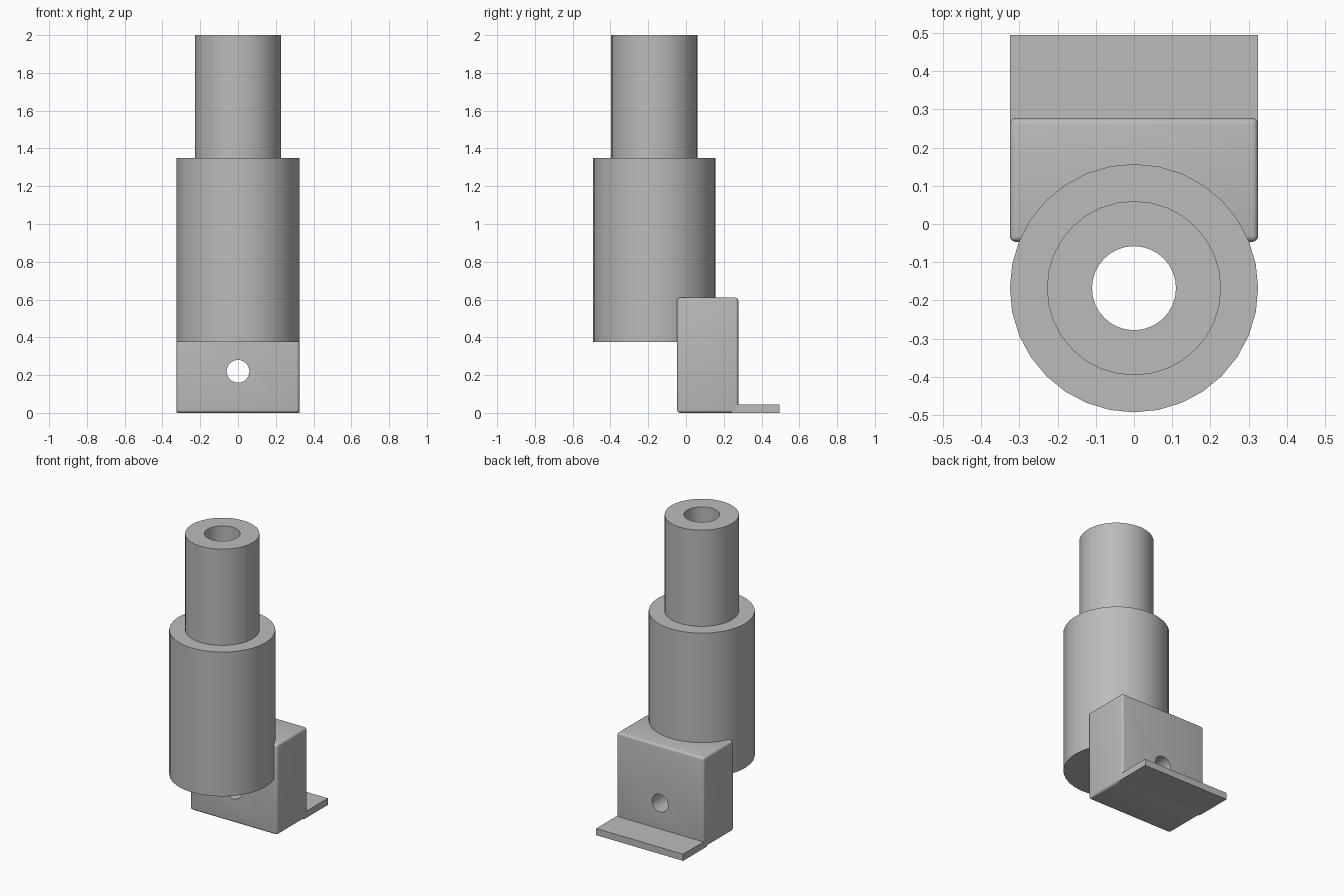
import bpy, math

cube = bpy.data.objects.get("Cube")
if cube:
    bpy.data.objects.remove(cube, do_unlink=True)

GREY = (0.5, 0.5, 0.5, 1)
mat = bpy.data.materials.new("plain grey")
mat.use_nodes = True
mat.diffuse_color = GREY
mat.node_tree.nodes["Principled BSDF"].inputs["Base Color"].default_value = GREY

AXIS_Y = -0.168   # centre line of the tube
HALF = 0.325      # tube radius and half width of the block


def box(name, x0, x1, y0, y1, z0, z1):
    bpy.ops.mesh.primitive_cube_add(size=1, location=((x0 + x1) / 2, (y0 + y1) / 2, (z0 + z1) / 2))
    ob = bpy.context.object
    ob.name = name
    ob.scale = (x1 - x0, y1 - y0, z1 - z0)
    bpy.ops.object.transform_apply(location=False, rotation=False, scale=True)
    ob.data.materials.append(mat)
    return ob


def drill(ob, radius, depth, location, rotation=(0, 0, 0)):
    bpy.ops.mesh.primitive_cylinder_add(vertices=32, radius=radius, depth=depth,
                                        location=location, rotation=rotation)
    cutter = bpy.context.object
    cutter.name = ob.name + "_hole_cutter"
    cutter.data.materials.append(mat)
    cutter.hide_render = True
    mod = ob.modifiers.new("hole", "BOOLEAN")
    mod.operation = "DIFFERENCE"
    mod.solver = "EXACT"
    mod.object = cutter
    apply(ob, mod)
    bpy.data.objects.remove(cutter, do_unlink=True)


def apply(ob, mod):
    bpy.ops.object.select_all(action="DESELECT")
    ob.select_set(True)
    bpy.context.view_layer.objects.active = ob
    bpy.ops.object.modifier_apply(modifier=mod.name)


def smooth(ob):
    bpy.ops.object.select_all(action="DESELECT")
    ob.select_set(True)
    bpy.context.view_layer.objects.active = ob
    bpy.ops.object.shade_smooth_by_angle(angle=math.radians(35))


# Stepped tube with a straight bore: closed profile (radius, z) spun round the axis
profile = [(0.11, 0.375), (HALF, 0.375), (HALF, 1.35), (0.228, 1.35), (0.228, 2.0), (0.11, 2.0)]
SIDES = 32
rings = len(profile)
verts, faces = [], []
for i in range(SIDES):
    a = math.tau * i / SIDES
    verts += [(r * math.cos(a), r * math.sin(a), z) for r, z in profile]
    j = (i + 1) % SIDES
    for k in range(rings):
        m = (k + 1) % rings
        faces.append((i * rings + k, j * rings + k, j * rings + m, i * rings + m))
mesh = bpy.data.meshes.new("stepped_tube")
mesh.from_pydata(verts, [], faces)
mesh.materials.append(mat)
tube = bpy.data.objects.new("stepped_tube", mesh)
tube.location.y = AXIS_Y
bpy.context.collection.objects.link(tube)
smooth(tube)

# Rounded mounting block with a cross hole
block = box("mounting_block", -HALF, HALF, -0.047, 0.277, 0, 0.61)
bevel = block.modifiers.new("rounding", "BEVEL")
bevel.width = 0.016
bevel.segments = 4
apply(block, bevel)
drill(block, 0.06, 1, (0, 0.115, 0.22), (math.pi / 2, 0, 0))
smooth(block)

# Thin foot plate behind the block
box("foot_plate", -HALF, HALF, 0.24, 0.495, 0, 0.045)
